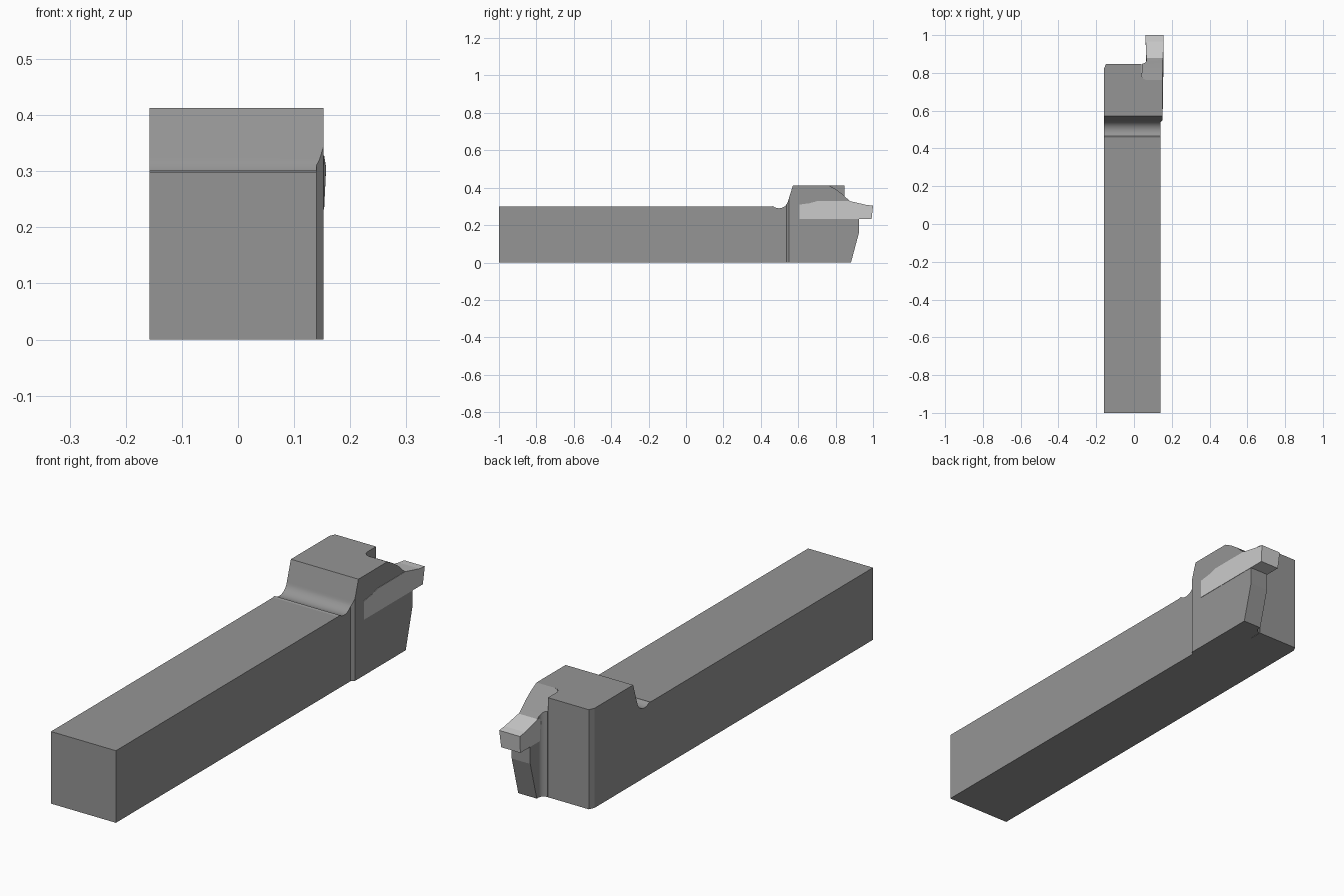
import bpy, bmesh
from math import sin, cos, radians

if "Cube" in bpy.data.objects:
    bpy.data.objects.remove(bpy.data.objects["Cube"])


def arc(cx, cy, r, a0, a1, n=8):
    """Points on a circular arc, angles in degrees."""
    return [(cx + r * cos(radians(a0 + (a1 - a0) * i / n)),
             cy + r * sin(radians(a0 + (a1 - a0) * i / n))) for i in range(n + 1)]


def prism(name, pts, axis, lo, hi):
    """Extrude a (y, z) outline along x, or an (x, y) outline along z."""
    bm = bmesh.new()
    place = (lambda p, t: (t, p[0], p[1])) if axis == 'x' else (lambda p, t: (p[0], p[1], t))
    a = [bm.verts.new(place(p, lo)) for p in pts]
    b = [bm.verts.new(place(p, hi)) for p in pts]
    bm.faces.new(a)
    bm.faces.new(b)
    for i in range(len(pts)):
        j = (i + 1) % len(pts)
        bm.faces.new((a[i], a[j], b[j], b[i]))
    bmesh.ops.recalc_face_normals(bm, faces=bm.faces)
    mesh = bpy.data.meshes.new(name)
    bm.to_mesh(mesh)
    bm.free()
    obj = bpy.data.objects.new(name, mesh)
    bpy.context.collection.objects.link(obj)
    return obj


def combine(obj, cutter, operation):
    """Apply a boolean and discard the helper."""
    mod = obj.modifiers.new("cut", 'BOOLEAN')
    mod.operation, mod.object, mod.solver = operation, cutter, 'EXACT'
    deps = bpy.context.evaluated_depsgraph_get()
    obj.data = bpy.data.meshes.new_from_object(obj.evaluated_get(deps))
    obj.modifiers.clear()
    bpy.data.objects.remove(cutter)


def finish(obj, material):
    """Smooth the fillets, keep corners sharp, and colour the part."""
    bpy.ops.object.select_all(action='DESELECT')
    obj.select_set(True)
    bpy.context.view_layer.objects.active = obj
    bpy.ops.object.shade_smooth_by_angle(angle=radians(14))
    obj.data.materials.clear()
    obj.data.materials.append(material)


def grey(name, value):
    mat = bpy.data.materials.new(name)
    mat.diffuse_color = (value, value, value, 1)
    mat.use_nodes = True
    mat.node_tree.nodes["Principled BSDF"].inputs["Base Color"].default_value = mat.diffuse_color
    return mat


steel = grey("dark_steel", 0.30)
carbide = grey("light_carbide", 0.78)

# Shank and head: side profile trimmed to the plan outline
side = [(-1, 0), (0.848, 0), (0.848, 0.413), (0.572, 0.413)]
side += arc(0.497, 0.34, 0.05, -12, -130, 12) + [(0.455, 0.299), (-1, 0.299)]
body = prism("shank_and_head", side, 'x', -0.3, 0.3)
plan = [(-0.158, -1.1), (0.14, -1.1), (0.14, 0.538), (0.152, 0.55),
        (0.152, 0.9), (-0.14, 0.9), (-0.148, 0.848), (-0.158, 0.825)]
combine(body, prism("plan_cutter", plan, 'z', -0.1, 0.6), 'INTERSECT')

# Round-cornered notch that leaves room for the blade
notch = arc(0.07, 0.792, 0.03, 180, 270) + [(0.3, 0.762), (0.3, 1), (0.04, 1)]
combine(body, prism("notch_cutter", notch, 'z', -0.1, 0.6), 'DIFFERENCE')
finish(body, steel)

# Blade: supports the insert below and clamps it from above
blade_side = [(0.762, 0), (0.882, 0), (0.925, 0.16), (0.925, 0.236), (0.87, 0.236),
              (0.878, 0.328), (0.86, 0.343), (0.835, 0.367), (0.80, 0.392), (0.762, 0.413)]
blade = prism("blade", blade_side, 'x', -0.3, 0.3)
blade_plan = [(0.04, 0.75), (0.152, 0.75), (0.152, 1), (0.067, 1)]
blade_plan += arc(0.092, 0.873, 0.025, 180, 270)[:1] + arc(0.042, 0.873, 0.025, 0, -90)[1:]
combine(blade, prism("blade_cutter", blade_plan, 'z', -0.1, 0.6), 'INTERSECT')
finish(blade, steel)

# Cutting insert: raised back, sloping nose, sides narrowing downward
insert_side = [(0.608, 0.232), (0.992, 0.232), (1.0, 0.304), (0.965, 0.308),
               (0.878, 0.328), (0.70, 0.328), (0.66, 0.317), (0.608, 0.31)]
insert = prism("cutting_insert", insert_side, 'x', 0.062, 0.157)
for v in insert.data.vertices:
    drop = 0.0035 if v.co.z < 0.25 or v.co.y < 0.9 else 0
    v.co.x += -drop if v.co.x > 0.1 else drop
insert.data.materials.append(carbide)
